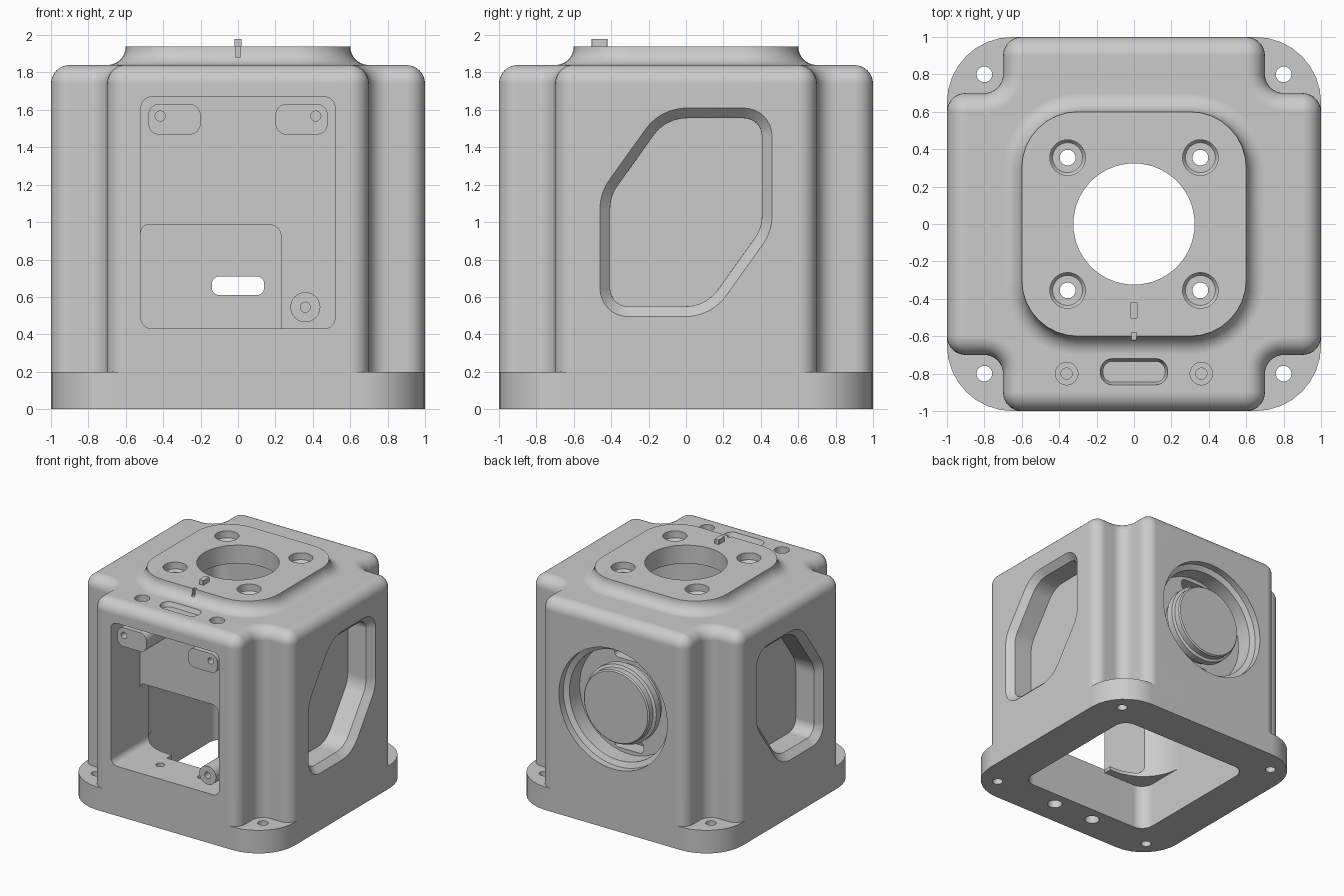
import bpy, bmesh
from math import sin, cos, tan, pi
from mathutils import Vector

old = bpy.data.objects.get("Cube")
if old:
    bpy.data.objects.remove(old, do_unlink=True)

grey = bpy.data.materials.new("cast_grey")
grey.use_nodes = True
grey.diffuse_color = (0.6, 0.6, 0.6, 1)
grey.node_tree.nodes["Principled BSDF"].inputs["Base Color"].default_value = (0.6, 0.6, 0.6, 1)


# Outlines
def rounded(corners, inset=0, n=8):
    """Polygon of (a, b, radius) corners turned into a filleted outline, optionally inset."""
    out = []
    for i, (a, b, r) in enumerate(corners):
        p = Vector((a, b))
        u = (Vector(corners[i - 1][:2]) - p).normalized()
        v = (Vector(corners[(i + 1) % len(corners)][:2]) - p).normalized()
        ang = u.angle(v)
        c = p + (u + v).normalized() * r / sin(ang / 2)
        s, e = p + u * r / tan(ang / 2) - c, p + v * r / tan(ang / 2) - c
        w = pi - ang
        scale = 1 - inset / r if inset else 1
        for k in range(n + 1):
            t = k / n
            out.append(c + (s * sin((1 - t) * w) + e * sin(t * w)) / sin(w) * scale)
    return out


def rrect(a, b, ha, hb, r):
    return rounded([(a + ha, b + hb, r), (a - ha, b + hb, r),
                    (a - ha, b - hb, r), (a + ha, b - hb, r)])


def circle(a, b, r, n=48):
    return [Vector((a + r * cos(2 * pi * k / n), b + r * sin(2 * pi * k / n))) for k in range(n)]


def cross(d):
    """Square outline with four notched corners, inset by d."""
    o, i, rc, rv = 1 - d, 0.7 - d, 0.1 - d, 0.1 + d
    corners = []
    for k in range(4):
        c, s = round(cos(k * pi / 2)), round(sin(k * pi / 2))
        for x, y, r in ((o, i, rc), (i, i, rv), (i, o, rc)):
            corners.append((x * c - y * s, x * s + y * c, r))
    return rounded(corners)


# Solids
def loft(name, rings, axis="z"):
    """Skin a list of (outline, height) rings along an axis and cap both ends."""
    place = {"z": lambda p, t: (p.x, p.y, t),
             "y": lambda p, t: (p.x, t, p.y),
             "x": lambda p, t: (t, p.x, p.y)}[axis]
    bm = bmesh.new()
    loops = [[bm.verts.new(place(p, t)) for p in ring] for ring, t in rings]
    for lo, hi in zip(loops, loops[1:]):
        for k in range(len(lo)):
            j = (k + 1) % len(lo)
            bm.faces.new((lo[k], lo[j], hi[j], hi[k]))
    bm.faces.new(loops[0])
    bm.faces.new(loops[-1])
    bmesh.ops.remove_doubles(bm, verts=bm.verts, dist=0.0001)
    bmesh.ops.recalc_face_normals(bm, faces=bm.faces)
    mesh = bpy.data.meshes.new(name)
    bm.to_mesh(mesh)
    bm.free()
    mesh.materials.append(grey)
    ob = bpy.data.objects.new(name, mesh)
    bpy.context.collection.objects.link(ob)
    return ob


def prism(name, outline, t0, t1, axis="z"):
    return loft(name, [(outline, t0), (outline, t1)], axis)


# Main body with rounded top edge
arc = [k / 8 * pi / 2 for k in range(9)]
housing = loft("housing", [(cross(0), 0.1)] +
               [(cross(0.1 * (1 - cos(t))), 1.74 + 0.1 * sin(t)) for t in arc])


def combine(tool, op):
    mod = housing.modifiers.new(op, "BOOLEAN")
    mod.operation, mod.solver, mod.object = op, "EXACT", tool
    bpy.context.view_layer.objects.active = housing
    bpy.ops.object.modifier_apply(modifier=mod.name)
    bpy.data.objects.remove(tool, do_unlink=True)


def add(tool):
    combine(tool, "UNION")


def cut(tool):
    combine(tool, "DIFFERENCE")


# Base flange and raised top pad with a concave skirt
add(prism("base_flange", rrect(0, 0, 1, 1, 0.35), 0, 0.2))
skirt = [(0.1, 1.7)] + [(0.1 * (1 - sin(t)), 1.94 - 0.1 * cos(t)) for t in arc]
add(loft("top_pad", [(rrect(0, 0, 0.6 + d, 0.6 + d, 0.3 + d), z) for d, z in skirt]))

# Inner cavity with a wider, squarer mouth below, a cleared sill, and the top bore
cut(prism("cavity", rounded([(0.65, 0.65, 0.11), (-0.65, 0.65, 0.11),
                             (-0.65, -0.58, 0.38), (0.65, -0.58, 0.38)]), -0.2, 1.78))
cut(prism("cavity_mouth", rrect(0, 0, 0.65, 0.65, 0.11), -0.1, 0.4))
cut(prism("sill_relief", rrect(0, -0.6, 0.23, 0.05, 0.004), 0.3, 0.45))
cut(prism("top_bore", circle(0, 0, 0.324, 64), 1.5, 2.1))

# Front pocket and its opening into the cavity
cut(prism("front_pocket", rrect(0, 1.05, 0.52, 0.62, 0.06), -1.1, -0.6, "y"))
cut(prism("pocket_opening", rounded([(0.23, 0.985, 0.06), (-0.52, 0.985, 0.04),
                                     (-0.52, 0.43, 0.06), (0.23, 0.43, 0.002)]), -0.7, -0.3, "y"))

# Side recesses with a chamfered rim
recess = [(-0.46, 1.156, 0.27), (-0.135, 1.61, 0.27), (0.46, 1.61, 0.15),
          (0.46, 0.95, 0.27), (0.135, 0.495, 0.27), (-0.46, 0.495, 0.15)]
for side in (1, -1):
    cut(loft("side_recess", [(rounded(recess, d), side * x) for d, x in
                             ((-0.05, 1.05), (0.054, 0.946), (0.0545, 0.77))], "x"))

# Rear port: stepped ring around a grooved hub
port = [(0.52, 1.05), (0.52, 0.94), (0.475, 0.92), (0.475, 0.78), (0.31, 0.78), (0.31, 0.83),
        (0.338, 0.83), (0.338, 0.89), (0.315, 0.9), (0.315, 0.95), (0.305, 0.96)]
cut(loft("rear_port", [(circle(0, 1.05, r, 64), y) for r, y in port], "y"))
for z in (0.66, 1.44):
    cut(prism("port_slot", rrect(0, z, 0.14, 0.05, 0.04), 0.5, 0.82, "y"))

# Bosses inside the front pocket
for side in (1, -1):
    add(prism("upper_boss", rrect(side * 0.34, 1.55, 0.14, 0.082, 0.06), -0.97, -0.59, "y"))
    cut(prism("upper_boss_hole", circle(side * 0.416, 1.567, 0.027, 24), -1.1, -0.85, "y"))
add(prism("lower_boss", circle(0.36, 0.545, 0.08), -0.93, -0.59, "y"))
cut(prism("lower_boss_hole", circle(0.36, 0.545, 0.027, 24), -1.1, -0.8, "y"))

# Screw holes in the flange and the pad
for x in (1, -1):
    for y in (1, -1):
        cut(prism("flange_hole", circle(x * 0.8, y * 0.8, 0.042, 32), -0.1, 0.3))
        a, b = x * 0.355, y * 0.355
        cut(loft("pad_screw", [(circle(a, b, r), z) for r, z in
                               ((0.095, 2), (0.095, 1.88), (0.08, 1.86), (0.042, 1.86), (0.042, 1.6))]))
    # Blind holes beside the top slot, and counterbored holes in the floor
    cut(loft("top_hole", [(circle(x * 0.36, -0.8, r), z) for r, z in
                          ((0.06, 1.9), (0.06, 1.78), (0.03, 1.78), (0.03, 1.72))]))
    cut(loft("floor_hole", [(circle(x * 0.2, -0.78, r), z) for r, z in
                            ((0.06, -0.1), (0.06, 0.25), (0.035, 0.25), (0.035, 0.5))]))

# Shallow slot on the top front edge
cut(loft("top_slot", [(rrect(0, -0.79, 0.18 - d, 0.07 - d, 0.065 - d), z) for d, z in
                      ((0, 1.9), (0, 1.835), (0.014, 1.8))]))

# Index mark and tab on the pad
cut(prism("index_notch", rrect(0, -0.62, 0.014, 0.04, 0.002), 1.88, 2))
add(prism("index_tab", rrect(0, -0.462, 0.02, 0.042, 0.004), 1.9, 1.98))

# Smooth fillets, sharp edges
bpy.ops.object.select_all(action="DESELECT")
housing.select_set(True)
bpy.context.view_layer.objects.active = housing
bpy.ops.object.shade_smooth_by_angle(angle=0.5)
weighted = housing.modifiers.new("even_shading", "WEIGHTED_NORMAL")
weighted.keep_sharp = True
